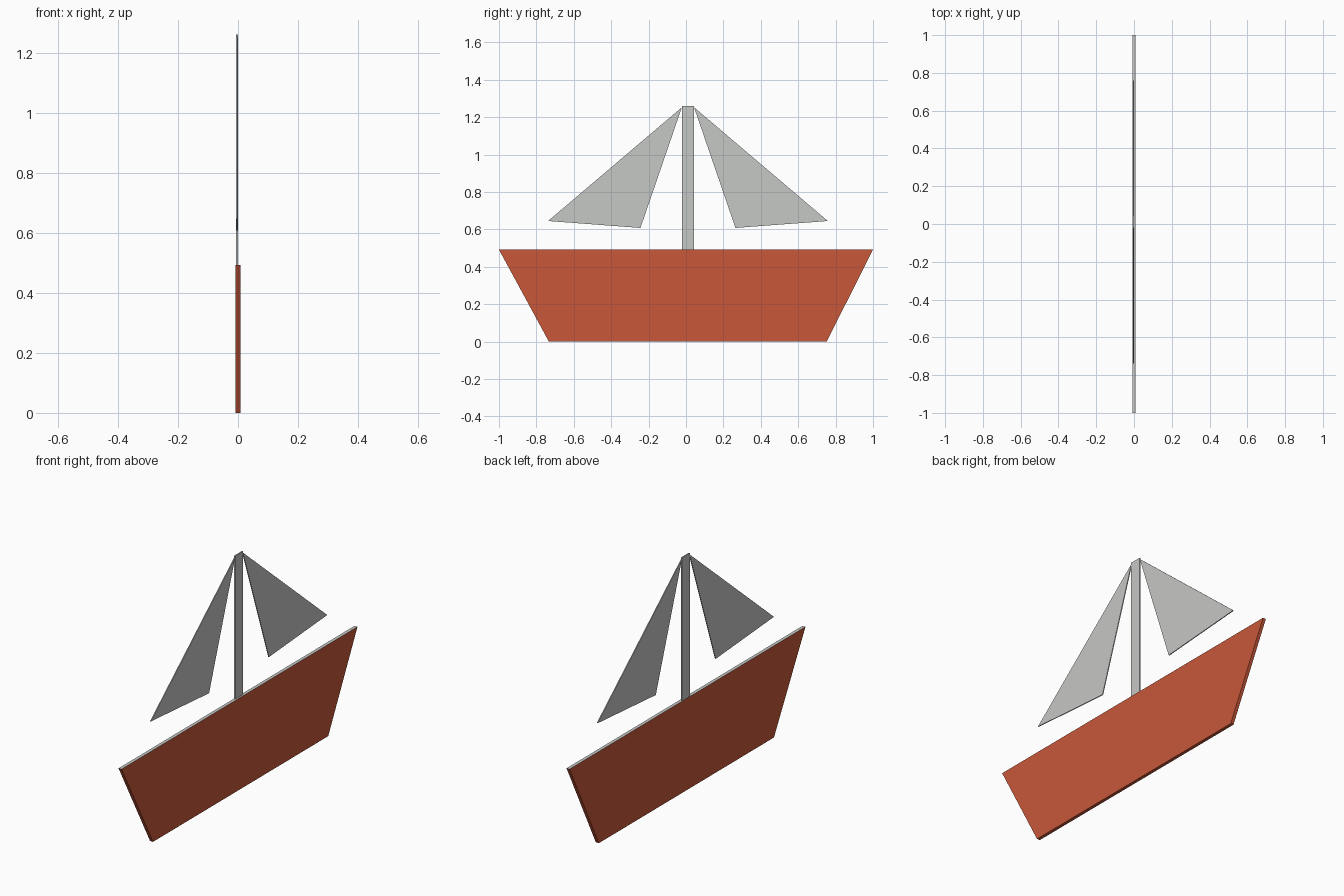
import bpy
import bmesh

if "Cube" in bpy.data.objects:
    bpy.data.objects.remove(bpy.data.objects["Cube"])


def material(name, rgb):
    m = bpy.data.materials.new(name)
    m.diffuse_color = (*rgb, 1)
    m.use_nodes = True
    m.node_tree.nodes["Principled BSDF"].inputs["Base Color"].default_value = m.diffuse_color
    return m


red = material("brick_red", (0.578, 0.098, 0.042))
grey = material("pale_grey", (0.565, 0.578, 0.558))


def plate(name, outline, x0, x1, mats):
    """Extrude a (y, z) outline along x from x0 to x1."""
    bm = bmesh.new()
    face = bm.faces.new([bm.verts.new((x0, y, z)) for y, z in outline])
    ext = bmesh.ops.extrude_face_region(bm, geom=[face])
    for v in ext["geom"]:
        if isinstance(v, bmesh.types.BMVert):
            v.co.x = x1
    bmesh.ops.recalc_face_normals(bm, faces=bm.faces)
    # Upward faces take the last material (the grey deck on the hull)
    for f in bm.faces:
        f.material_index = len(mats) - 1 if f.normal.z > 0.95 else 0
    me = bpy.data.meshes.new(name)
    bm.to_mesh(me)
    bm.free()
    for m in mats:
        me.materials.append(m)
    ob = bpy.data.objects.new(name, me)
    bpy.context.collection.objects.link(ob)
    return ob


# Hull with grey deck edge
plate("hull", [(-0.733, 0), (0.752, 0), (1, 0.492), (-1, 0.492)],
      -0.009, 0.009, [red, grey])

# Mast
plate("mast", [(-0.022, 0.485), (0.043, 0.485), (0.043, 1.26), (-0.022, 1.26)],
      -0.007, 0.0, [grey])

# Two sails, mirrored about the mast centre line
for name, s in (("rear_sail", 1), ("front_sail", -1)):
    outline = [(0.0105 + s * d, z) for d, z in
               ((0.0325, 1.253), (0.748, 0.645), (0.254, 0.608))]
    plate(name, outline, -0.006, -0.001, [grey])
